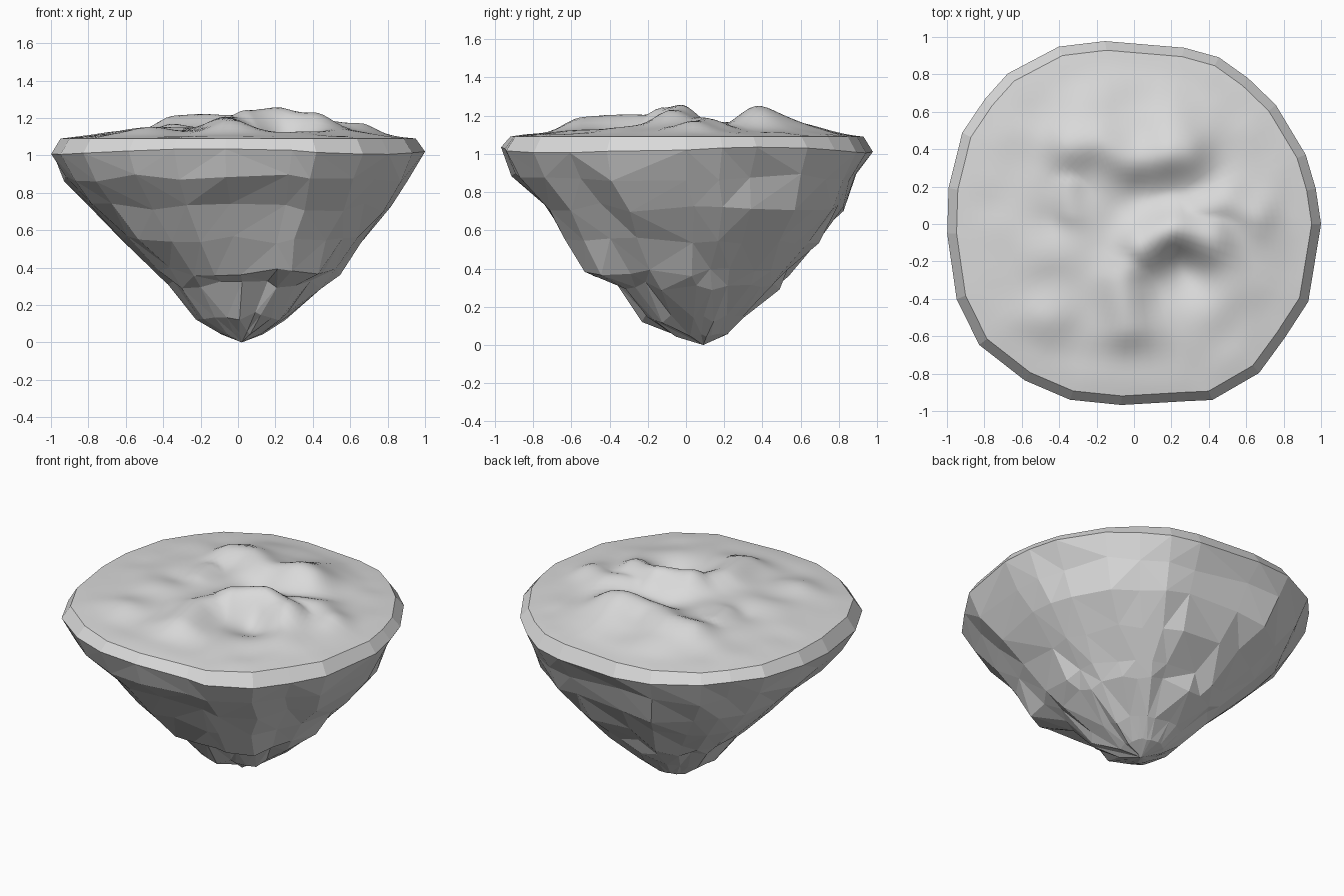
import bpy
import bmesh
import math
import random
from mathutils import Vector, noise
from mathutils.geometry import intersect_point_line

random.seed(4)
cube = bpy.data.objects.get("Cube")
if cube:
    bpy.data.objects.remove(cube, do_unlink=True)

stone = bpy.data.materials.new("grey_stone")
stone.use_nodes = True
stone.diffuse_color = (0.7, 0.7, 0.7, 1)
stone.node_tree.nodes["Principled BSDF"].inputs["Base Color"].default_value = (0.7, 0.7, 0.7, 1)

# Irregular plan outline: angle in degrees and radius
ANGLES = [0, 11, 22, 40, 52, 63, 74, 99, 113, 130, 140, 152, 169, 183,
          203, 218, 235, 250, 266, 287, 294, 310, 323, 336]
RADII = [1, .99, .99, .99, .99, 1, .98, .99, 1.03, 1.05, 1.04, 1.04, 1.01, 1,
         1.03, 1.05, 1.02, 1, .97, .99, 1.03, 1.04, 1.01, 1.02]
outline = [Vector((r * math.cos(math.radians(a)), r * math.sin(math.radians(a)), 0))
           for a, r in zip(ANGLES, RADII)]
COUNT = len(outline)
RIM_SCALE = 0.95
RIM_TOP = 1.09


def make_object(name, bm):
    bmesh.ops.recalc_face_normals(bm, faces=bm.faces)
    mesh = bpy.data.meshes.new(name)
    bm.to_mesh(mesh)
    bm.free()
    mesh.materials.append(stone)
    obj = bpy.data.objects.new(name, mesh)
    bpy.context.scene.collection.objects.link(obj)
    return obj


def bridge(bm, upper, lower):
    n = len(upper)
    return [bm.faces.new((upper[i], lower[i], lower[(i + 1) % n], upper[(i + 1) % n]))
            for i in range(n)]


def fan(bm, ring, point):
    tip = bm.verts.new(point)
    for i in range(len(ring)):
        bm.faces.new((ring[i], tip, ring[(i + 1) % len(ring)]))


# Rock underside: rings of height, centre x, half width, centre y, half depth
RINGS = [(.88, 0, .925, 0, .93), (.72, .015, .83, .04, .815),
         (.55, .02, .66, .035, .70), (.38, .05, .5, .03, .525),
         (.31, .05, .42, .055, .44), (.14, .025, .25, .04, .28),
         (.05, .015, .12, .08, .14)]
bm = bmesh.new()
rim_low = [bm.verts.new((p.x, p.y, 1.02 + 0.015 * math.sin(i * 0.8)))
           for i, p in enumerate(outline)]
rim_high = [bm.verts.new((p.x * RIM_SCALE, p.y * RIM_SCALE, RIM_TOP)) for p in outline]
bridge(bm, rim_high, rim_low)
previous = rim_low
rock_faces = []
for level, (z, cx, hx, cy, hy) in enumerate(RINGS):
    ring = []
    for angle, p in zip(ANGLES, outline):
        push = 1 + random.uniform(-.035, .02)
        # jutting ledge with a hollow below it on the front
        if 270 < angle < 312:
            push += {3: .12, 4: -.08, 5: -.05}.get(level, 0)
        lift = random.uniform(-.2, .2) * min(.12, z)
        ring.append(bm.verts.new((cx + hx * p.x * push, cy + hy * p.y * push, z + lift)))
    rock_faces += bridge(bm, previous, ring)
    previous = ring
fan(bm, previous, (.02, .09, 0))
bmesh.ops.triangulate(bm, faces=rock_faces, quad_method='SHORT_EDGE')
make_object("rock_underside", bm)

# Terrain: crests of height, width and path, plus round mounds and hollows
CRESTS = [(.06, .12, [(-.03, -.55), (-.06, -.3), (.03, -.14)]),
          (.1, .13, [(.05, -.12), (.22, -.03), (.4, -.08)]),
          (.07, .13, [(-.35, .42), (-.2, .42), (0, .34), (.28, .36)]),
          (.05, .11, [(.35, .06), (.5, .11), (.65, .05)]),
          (.03, .08, [(-.35, .2), (-.36, .06)])]
MOUNDS = [(.22, -.03, .02, .1), (.18, .36, .03, .11), (.2, .53, .05, .16),
          (-.2, .58, .03, .18), (.26, -.26, -.08, .15), (.05, .16, -.04, .15),
          (-.42, .02, -.025, .09), (-.5, -.5, .03, .12), (-.5, -.15, .02, .15),
          (.55, -.3, .02, .15)]


def path_distance(point, path):
    best = 9
    for a, b in zip(path, path[1:]):
        a, b = Vector((*a, 0)), Vector((*b, 0))
        _, t = intersect_point_line(point, a, b)
        best = min(best, (point - a.lerp(b, max(0, min(1, t)))).length)
    return best


def ground_height(point, t):
    h = max(height * math.exp(-(path_distance(point, path) / width) ** 2)
            for height, width, path in CRESTS)
    h += sum(height * math.exp(-((point.x - x) ** 2 + (point.y - y) ** 2) / size ** 2)
             for x, y, height, size in MOUNDS)
    h += 0.012 * noise.noise(point * 5)
    return RIM_TOP + 0.06 * (1 - t * t) + h * min(1, (1 - t) * 6)


# Rolling ground surface
STEPS, LAYERS = 4, 28
edge = [outline[i].lerp(outline[(i + 1) % COUNT], k / STEPS) * RIM_SCALE
        for i in range(COUNT) for k in range(STEPS)]
bm = bmesh.new()
previous = None
for layer in range(LAYERS):
    t = 1 - layer / LAYERS
    ring = [bm.verts.new((p.x * t, p.y * t, ground_height(p * t, t))) for p in edge]
    if previous:
        bridge(bm, previous, ring)
    previous = ring
fan(bm, previous, (0, 0, ground_height(Vector((0, 0, 0)), 0)))
ground = make_object("rolling_ground", bm)
for polygon in ground.data.polygons:
    polygon.use_smooth = True
    if polygon.normal.z < 0:
        polygon.flip()
